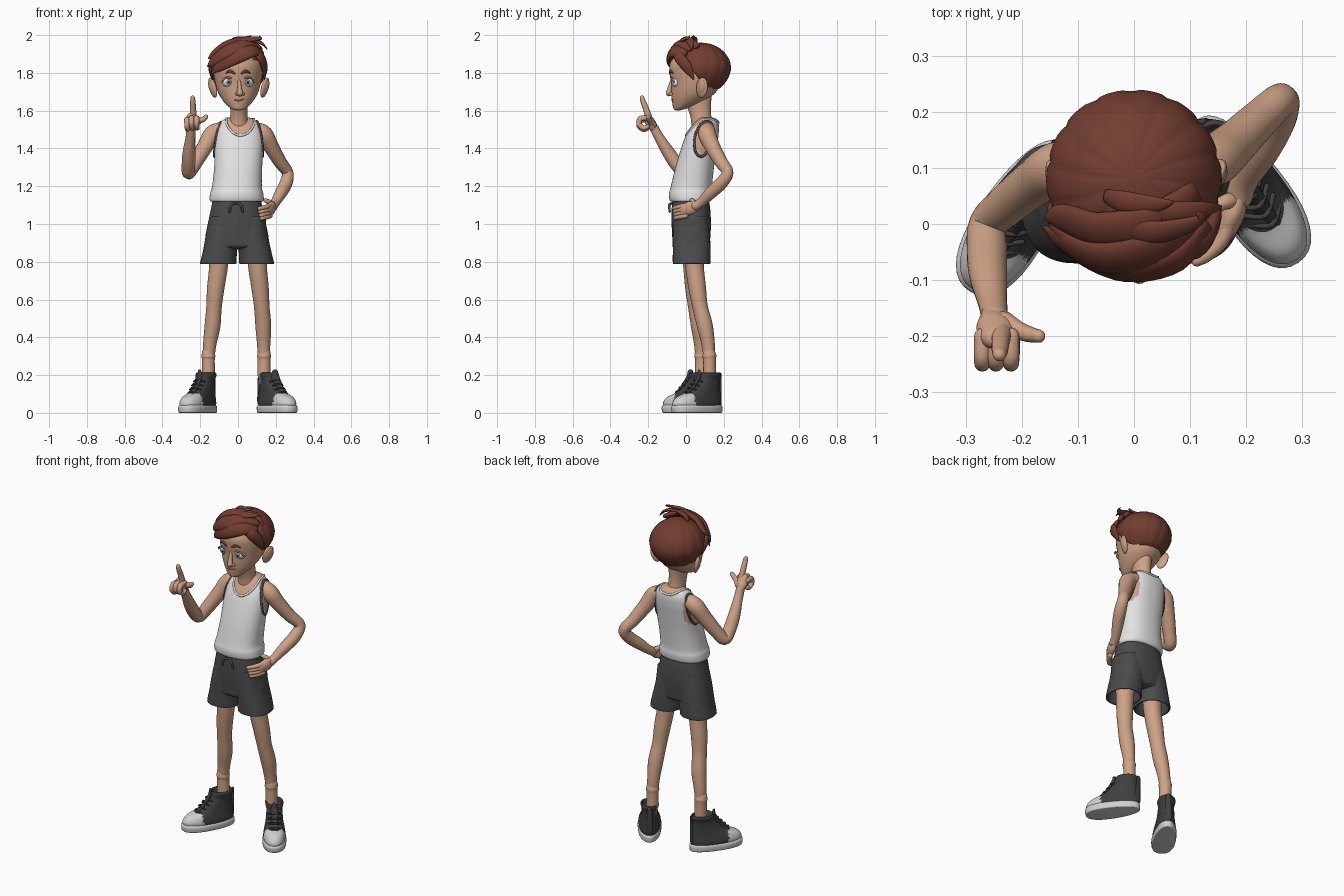
import bpy, bmesh, math
from mathutils import Vector
from mathutils.bvhtree import BVHTree


def material(name, r, g, b):
    m = bpy.data.materials.new(name)
    m.diffuse_color = (r, g, b, 1)
    return m


SKIN = material("skin", 0.62, 0.36, 0.24)
HAIR = material("hair brown", 0.17, 0.047, 0.03)
WHITE = material("shirt white", 0.76, 0.76, 0.76)
DARK = material("shorts grey", 0.07, 0.07, 0.07)
SHOE = material("shoe grey", 0.05, 0.05, 0.052)
SOLE = material("sole light grey", 0.62, 0.62, 0.62)
EYE = material("eye white", 0.8, 0.8, 0.8)
IRIS = material("iris blue grey", 0.22, 0.32, 0.38)
BLACK = material("pupil black", 0.012, 0.01, 0.01)
LIP = material("lip", 0.42, 0.19, 0.14)


def spline(keys, sub):
    """Catmull-Rom through keys of any dimension."""
    k = [Vector(p) for p in keys]
    k = [k[0]] + k + [k[-1]]
    out = []
    for i in range(1, len(k) - 2):
        a, b, c, d = k[i - 1:i + 3]
        for s in range(sub):
            t = s / sub
            out.append(0.5 * (2 * b + (c - a) * t + (2 * a - 5 * b + 4 * c - d) * t * t
                              + (3 * b - a - 3 * c + d) * t ** 3))
    return out + [k[-2]]


def skin(name, rings, mats, rule=None):
    """Join rings of points into one smooth closed mesh."""
    bm = bmesh.new()
    vs = [[bm.verts.new(p) for p in r] for r in rings]
    n = len(vs[0])
    for a, b in zip(vs, vs[1:]):
        for i in range(n):
            bm.faces.new((a[i], a[(i + 1) % n], b[(i + 1) % n], b[i]))
    bm.faces.new(vs[0][::-1])
    bm.faces.new(vs[-1])
    bmesh.ops.recalc_face_normals(bm, faces=bm.faces)
    for f in bm.faces:
        f.smooth = True
        if rule:
            f.material_index = rule(f.calc_center_median())
    me = bpy.data.meshes.new(name)
    bm.to_mesh(me)
    bm.free()
    for m in mats if isinstance(mats, list) else [mats]:
        me.materials.append(m)
    ob = bpy.data.objects.new(name, me)
    bpy.context.collection.objects.link(ob)
    return ob


def loft(name, keys, mats, rule=None, n=40, sub=5, e=2.0, egg=0.0):
    """Stacked horizontal sections: (z, x min, x max, y min, y max)."""
    rings = []
    for z, x0, x1, y0, y1 in spline(keys, sub):
        ring = []
        for i in range(n):
            a = math.tau * i / n
            c, s = math.cos(a), math.sin(a)
            c = math.copysign(abs(c) ** (2 / e), c)
            s = math.copysign(abs(s) ** (2 / e), s)
            ring.append(((x0 + x1) / 2 + (x1 - x0) / 2 * c * (1 - egg * s),
                         (y0 + y1) / 2 + (y1 - y0) / 2 * s, z))
        rings.append(ring)
    return skin(name, rings, mats, rule)


def tube(name, keys, mat, n=14, sub=5, flat=1.0, centre=None, rounded=True):
    """Tube through (x, y, z, radius); flattened along the direction away from centre."""
    k = spline(keys, sub)
    p = [q.xyz for q in k]
    rad = [max(q[3], 0.001) for q in k]
    rings, side = [], Vector((0.31, 0.9, 0.2))
    tan = [(p[min(i + 1, len(p) - 1)] - p[max(i - 1, 0)]).normalized() for i in range(len(p))]
    if rounded:
        for end in (0, -1):
            sg = -1 if end == 0 else 1
            caps = [(p[end] + tan[end] * sg * rad[end] * math.sin(a), rad[end] * math.cos(a), tan[end])
                    for a in (0.5, 1.0, 1.45)]
            if end == 0:
                head = caps[::-1]
            else:
                tail = caps
    else:
        head = tail = []
    for q, r, t in head + list(zip(p, rad, tan)) + tail:
        side = (q - Vector(centre)) if centre else side
        side = (side - t * side.dot(t)).normalized()
        w = t.cross(side)
        rings.append([q + w * r * math.cos(math.tau * i / n) + side * r * flat * math.sin(math.tau * i / n)
                      for i in range(n)])
    return skin(name, rings, mat)


def ball(name, loc, radii, mat, rot=(0, 0, 0)):
    bpy.ops.mesh.primitive_uv_sphere_add(segments=24, ring_count=14, location=loc, rotation=rot)
    ob = bpy.context.object
    ob.name, ob.scale = name, radii
    ob.data.materials.append(mat)
    bpy.ops.object.shade_smooth()
    return ob


def snapper(ob):
    tree = BVHTree.FromPolygons([v.co for v in ob.data.vertices], [p.vertices for p in ob.data.polygons])
    return lambda p: tree.find_nearest(Vector(p))[0]


# Head, neck and face
head = loft("head", [(1.602, -.012, .018, -.055, -.03), (1.61, -.035, .04, -.066, 0), (1.635, -.065, .067, -.072, .07),
                     (1.665, -.088, .09, -.076, .12), (1.70, -.107, .108, -.078, .16), (1.75, -.122, .122, -.08, .19),
                     (1.80, -.13, .13, -.087, .205), (1.85, -.13, .13, -.085, .21), (1.90, -.11, .11, -.05, .19),
                     (1.935, -.06, .06, .01, .14), (1.94, -.01, .01, .07, .09)], SKIN)
loft("neck", [(1.50, -.055, .065, .03, .15), (1.56, -.042, .052, .025, .135), (1.63, -.042, .05, .005, .132),
              (1.71, -.05, .055, .0, .14)], SKIN, n=28)
tube("nose", [(.006, -.076, 1.755, .009), (.008, -.086, 1.72, .012), (.01, -.09, 1.693, .017)], SKIN)
on_face = snapper(head)
for s in (-1, 1):
    ball("nostril", (.01 + s * .015, -.08, 1.689), (.01, .012, .009), SKIN)
    ball("ear", (s * .138 + .004, .085, 1.722), (.015, .033, .055), SKIN, (-.2, s * .2, -s * .45))
    ball("ear_inner", (s * .148 + .004, .082, 1.726), (.009, .02, .036), SKIN, (-.2, s * .2, -s * .45))
    x = s * .051
    ball("eyeball", (x, -.047, 1.75), (.031, .03, .027), EYE)
    ball("iris", (x + .002, -.0755, 1.75), (.014, .0035, .015), IRIS)
    ball("pupil", (x + .002, -.0783, 1.75), (.006, .002, .007), BLACK)
    lid = [(x + .032 * math.cos(a), -.064 - .013 * math.sin(a), 1.752 + .024 * math.sin(a), .0045)
           for a in (0, .6, 1.2, 1.9, 2.5, math.pi)]
    tube("eyelid", lid, SKIN, n=8)
    brow = [on_face((s * bx, -.1, bz)) for bx, bz in ((.022, 1.797), (.05, 1.808), (.085, 1.797))]
    tube("eyebrow", [(*q, r) for q, r in zip(brow, (.006, .008, .003))], HAIR, n=8)
mouth = [(*on_face((mx, -.1, mz)), .0035) for mx, mz in ((-.025, 1.653), (.006, 1.65), (.036, 1.656))]
tube("mouth", mouth, LIP, n=8)

# Hair: ridged cap whose lower edge follows the hairline
HC = Vector((0, .08, 1.82))
N, M = 96, 16
cap = [[] for _ in range(M + 2)]
for i in range(N):
    a = math.tau * i / N
    f = min(max((-math.sin(a) + .35) / 1.1, 0), 1)
    zb = 1.718 + .15 * f * f * (3 - 2 * f)
    tmax = math.acos(max(-1, min(1, (zb - 1.82) / .14)))
    for j in range(M + 1):
        t = .02 + (tmax - .02) * j / M
        k = 1 - .035 * (1 - abs(math.sin(a * 7 + t * .9))) ** 3 * math.sin(t)
        taper = 1 - .12 * max(0, t - 1.57)
        d = Vector((.157 * math.sin(t) * math.cos(a) * taper, .16 * math.sin(t) * math.sin(a) * taper, .14 * math.cos(t)))
        cap[j].append(HC + d * k)
    cap[M + 1].append(HC + Vector((d.x * .82, d.y * .82, d.z)))
skin("hair_cap", cap, HAIR)

# Hair: swept fringe, crown locks, flicks and sideburns
locks = [
    [(.13, 0, 1.90, .02), (.075, -.062, 1.915, .036), (-.02, -.08, 1.88, .04), (-.10, -.052, 1.835, .03), (-.142, -.025, 1.795, .004)],
    [(.12, .03, 1.93, .02), (.05, -.035, 1.945, .04), (-.05, -.06, 1.915, .042), (-.125, -.03, 1.865, .03), (-.162, -.005, 1.835, .004)],
    [(.11, .06, 1.94, .02), (.03, .005, 1.966, .035), (-.06, -.01, 1.945, .036), (-.125, .01, 1.90, .03), (-.158, .01, 1.875, .004)],
    [(-.06, .01, 1.95, .015), (.02, -.015, 1.972, .024), (.085, -.005, 1.98, .018), (.12, .01, 1.985, .01), (.112, .02, 1.996, .003)],
    [(-.02, .03, 1.955, .012), (.06, .02, 1.975, .022), (.12, .025, 1.96, .016), (.155, .03, 1.925, .004)],
    [(.06, -.045, 1.92, .015), (.115, -.04, 1.89, .03), (.14, .005, 1.83, .028), (.14, .04, 1.765, .004)],
    [(-.09, -.045, 1.90, .015), (-.128, -.02, 1.87, .028), (-.14, .015, 1.82, .026), (-.138, .045, 1.765, .004)],
    [(-.05, .05, 1.95, .012), (-.02, .04, 1.978, .02), (.04, .035, 1.985, .014), (.07, .04, 1.998, .003)],
]
for pts in locks:
    tube("hair_lock", pts, HAIR, flat=.5, centre=HC, rounded=False)


# Torso: tank top with skin at the neckline and arm holes
def torso_rule(c):
    u = (c.x - .012) / .07
    if abs(u) < 1:
        depth = .085 if c.y < .1 else .012
        if c.z > 1.548 - depth * math.sqrt(1 - u * u):
            return 1
    return int(abs(c.x) > .085 and ((c.y - .1) / .055) ** 2 + ((c.z - 1.455) / .095) ** 2 < 1)


torso = loft("tank_top", [(1.135, -.12, .11, -.06, .11), (1.118, -.138, .125, -.075, .122), (1.128, -.15, .136, -.087, .135),
                          (1.16, -.148, .134, -.09, .14), (1.20, -.137, .126, -.08, .138), (1.30, -.126, .128, -.056, .148),
                          (1.40, -.125, .133, -.026, .162), (1.47, -.119, .13, .0, .172), (1.52, -.105, .117, .03, .174),
                          (1.55, -.08, .092, .055, .165), (1.565, -.045, .055, .07, .14)],
             [WHITE, SKIN], torso_rule, n=96, sub=10, e=2.3)
on_torso = snapper(torso)
angles = [math.tau * i / 24 for i in range(25)]
for s in (-1, 1):
    ring = [(*on_torso((s * (.13 - .02 * math.sin(a)), .1 + .057 * math.cos(a) + .015 * math.sin(a),
                        1.455 + .1 * math.sin(a))), .007) for a in angles]
    tube("armhole_trim", ring, DARK, n=8, sub=2)
neckline = [(*on_torso((.012 + .07 * math.cos(a), .09 + .08 * math.sin(a),
                        1.548 + (.085 if math.sin(a) < 0 else -.012) * math.sin(a))), .006) for a in angles]
tube("neckline_trim", neckline, WHITE, n=8, sub=2)

# Shorts
loft("shorts_hips", [(.865, -.06, .05, -.03, .09), (.88, -.165, .155, -.066, .122), (.92, -.174, .163, -.072, .128),
                     (1.0, -.160, .148, -.076, .132), (1.08, -.143, .13, -.076, .128), (1.13, -.134, .122, -.07, .12)],
     DARK, e=2.4)
for s, a, b in ((-1, -.2, -.008), (1, .006, .19)):
    m = (a + b) / 2
    top = sorted((s * .152 - .006, -.003))
    loft("shorts_leg", [(.87, m - .07, m + .07, -.05, .105), (.80, m - .083, m + .083, -.06, .118), (.79, a + .005, b - .005, -.066, .124),
                        (.797, a, b, -.07, .13), (.86, a + (.015 if s < 0 else -.003), b - (.015 if s > 0 else -.003), -.07, .13),
                        (.95, top[0] - .01, top[1] + .008, -.07, .126), (1.04, top[0] + .01, top[1], -.062, .115)],
         DARK, e=2.3)
    tube("drawstring", [(-.01, -.074, 1.11, .006), (-.01 + s * .025, -.088, 1.10, .007), (-.01 + s * .035, -.086, 1.065, .006)], DARK, n=8)

# Legs and socks
legs = {-1: [(-.102, .035, .90, .058), (-.103, .035, .78, .05), (-.118, .042, .66, .046), (-.127, .052, .56, .041),
             (-.135, .068, .46, .042), (-.15, .078, .36, .035), (-.157, .082, .26, .030), (-.16, .085, .16, .032)],
        1: [(.10, .045, .90, .058), (.103, .045, .78, .05), (.117, .06, .66, .046), (.126, .075, .56, .041),
            (.134, .10, .46, .042), (.136, .118, .36, .035), (.138, .125, .26, .030), (.143, .128, .16, .032)]}
for s, pts in legs.items():
    tube("leg", pts, SKIN, n=24)
    (x, y), dx = pts[6][:2], s * -.001
    tube("sock", [(x - dx, y - .003, .315, .034), (x, y - .001, .30, .037), (x, y, .28, .034), (x + dx, y, .2, .034)], SKIN, n=24)

# Shoes, built pointing to -y and turned outward
for side, loc, turn in (("left", (-.209, .013, 0), -32), ("right", (.203, .06, 0), 35)):
    parts = [
        loft("sole_" + side, [(0, -.055, .055, -.146, .146), (.004, -.063, .063, -.154, .153), (.03, -.065, .065, -.157, .155),
                              (.042, -.058, .058, -.148, .148)], SOLE, e=2.3, egg=.14),
        loft("shoe_" + side, [(.03, -.058, .058, -.148, .147), (.055, -.061, .061, -.15, .149), (.082, -.056, .056, -.128, .146),
                              (.105, -.05, .05, -.075, .143), (.135, -.046, .046, -.03, .139), (.175, -.044, .044, .008, .137),
                              (.203, -.05, .05, .016, .145), (.212, -.042, .042, .024, .136), (.19, -.034, .034, .035, .125)],
             [SHOE, SOLE], lambda c: int(c.y < -.055 and c.z < .1), e=2.2, egg=.12, n=64, sub=7),
        tube("tongue_" + side, [(0, -.07, .095, .02), (0, -.022, .14, .022), (0, .01, .19, .022), (0, .012, .215, .016)], SHOE, flat=.5),
        tube("heel_tab_" + side, [(0, .143, .06, .02), (0, .145, .13, .018), (0, .147, .2, .014)], SHOE, flat=.5)]
    for i in range(4):
        y, z, w = -.065 + i * .02, .107 + i * .021, .032
        parts.append(tube("lace_" + side, [(-w, y + .012, z - .004, .005), (0, y - .01, z + .006, .005), (w, y + .012, z - .004, .005)], SHOE, n=8))
    for ob in parts:
        ob.location, ob.rotation_euler = loc, (0, 0, math.radians(turn))

# Arms
tube("raised_arm", [(-.09, .105, 1.50, .04), (-.135, .10, 1.475, .047), (-.175, .075, 1.41, .042), (-.225, .035, 1.325, .037),
                    (-.26, .0, 1.27, .034), (-.262, -.045, 1.31, .036), (-.26, -.09, 1.375, .034), (-.252, -.14, 1.455, .026),
                    (-.248, -.17, 1.51, .024)], SKIN, n=24)
tube("hip_arm", [(.095, .115, 1.50, .04), (.137, .112, 1.475, .047), (.175, .14, 1.41, .041), (.222, .185, 1.33, .035),
                 (.262, .22, 1.272, .031), (.254, .185, 1.215, .034), (.226, .13, 1.163, .032), (.198, .08, 1.115, .025),
                 (.188, .05, 1.095, .024)], SKIN, n=24)

# Raised hand: pointing finger, curled fingers, thumb
tube("raised_palm", [(-.248, -.165, 1.505, .026), (-.245, -.185, 1.53, .036), (-.245, -.2, 1.56, .03)], SKIN, flat=.75, centre=(-.245, 0, 1.4))
tube("pointing_finger", [(-.236, -.195, 1.56, .018), (-.238, -.212, 1.61, .016), (-.239, -.226, 1.645, .0145), (-.24, -.233, 1.668, .012)], SKIN)
for x, d in ((-.27, -.008), (-.246, 0), (-.219, 0)):
    tube("curled_finger", [(x, -.2, 1.56 + d, .015), (x, -.24, 1.558 + d, .015), (x, -.248, 1.528 + d, .014),
                           (x + .003, -.225, 1.508 + d, .013), (x + .004, -.205, 1.515 + d, .012)], SKIN)
tube("raised_thumb", [(-.232, -.175, 1.525, .02), (-.205, -.19, 1.547, .016), (-.185, -.197, 1.553, .014), (-.17, -.2, 1.567, .012)], SKIN)

# Hand on the hip
tube("hip_palm", [(.188, .05, 1.095, .026), (.178, .025, 1.085, .036), (.165, -.005, 1.075, .034)], SKIN, flat=.6, centre=(0, .03, 1.08))
for i in range(4):
    z = 1.098 - i * .018
    tube("hip_finger", [(.17, .0, z, .0135), (.156, -.03, z - .006, .013), (.132, -.054, z - .012, .012),
                        (.112 + .004 * i, -.066 + .004 * i, z - .016, .010)], SKIN)
tube("hip_thumb", [(.18, .04, 1.095, .018), (.165, .04, 1.115, .014), (.145, .03, 1.125, .011)], SKIN)
